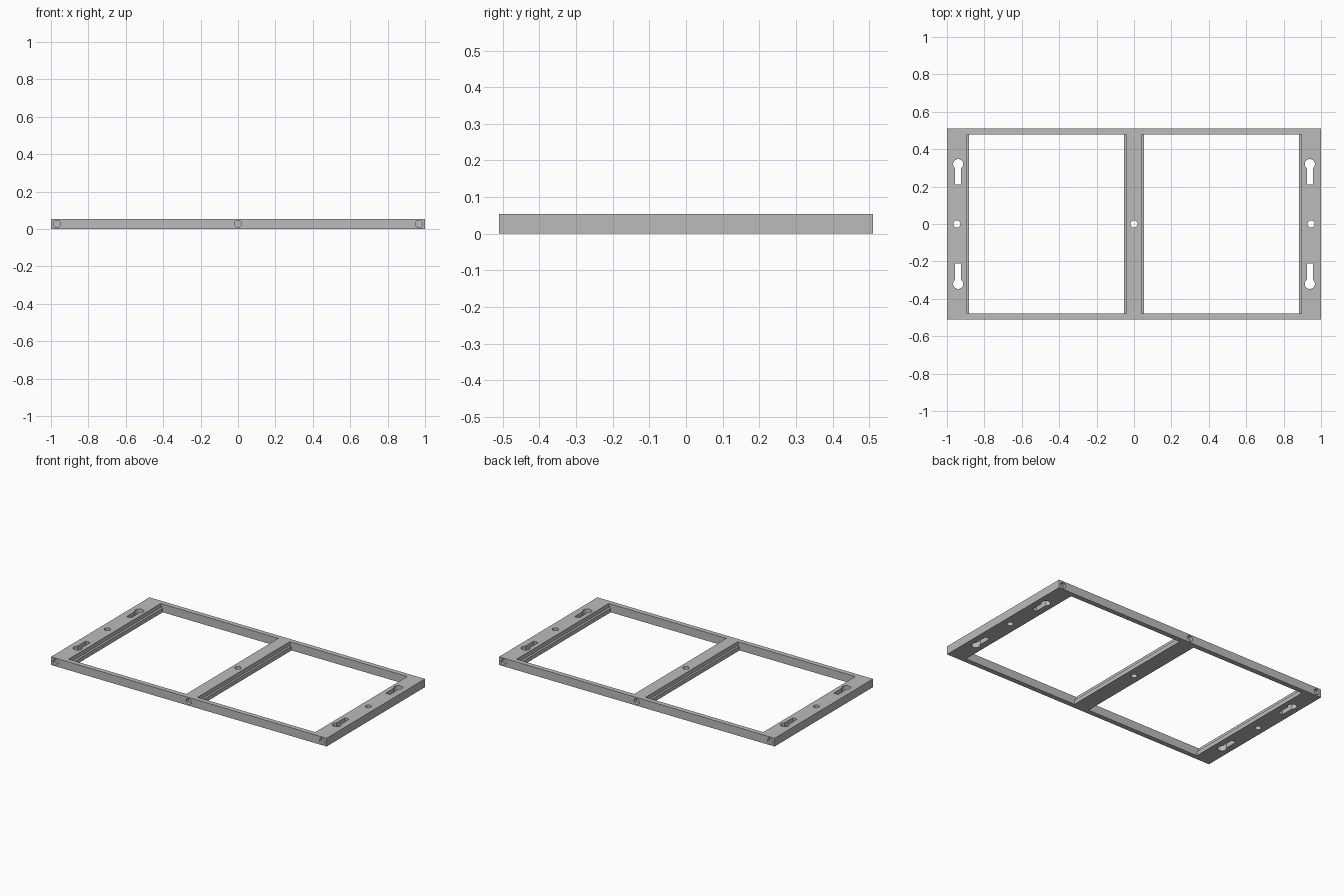
import bpy
import math

cube = bpy.data.objects.get("Cube")
if cube:
    bpy.data.objects.remove(cube, do_unlink=True)

W, D, H = 2.0, 1.02, 0.054      # overall size
MID = H / 2

grey = bpy.data.materials.new("plain_grey")
grey.use_nodes = True
colour = (0.5, 0.5, 0.5, 1)
grey.diffuse_color = colour
grey.node_tree.nodes["Principled BSDF"].inputs["Base Color"].default_value = colour


def box(name, x0, x1, y0, y1, z0, z1):
    bpy.ops.mesh.primitive_cube_add(size=1)
    ob = bpy.context.object
    ob.name = name
    ob.location = ((x0 + x1) / 2, (y0 + y1) / 2, (z0 + z1) / 2)
    ob.scale = (x1 - x0, y1 - y0, z1 - z0)
    bpy.ops.object.transform_apply(location=True, rotation=True, scale=True)
    return ob


def rod(name, location, radius, depth, tilt=0):
    bpy.ops.mesh.primitive_cylinder_add(vertices=32, radius=radius, depth=depth,
                                        location=location, rotation=(tilt, 0, 0))
    ob = bpy.context.object
    ob.name = name
    return ob


def cut(target, cutter):
    mod = target.modifiers.new("cut", 'BOOLEAN')
    mod.operation = 'DIFFERENCE'
    mod.solver = 'EXACT'
    mod.object = cutter
    cutter.hide_render = True
    bpy.context.view_layer.objects.active = target
    bpy.ops.object.modifier_apply(modifier=mod.name)
    bpy.data.objects.remove(cutter, do_unlink=True)


# Solid slab that becomes the frame
frame = box("mounting_frame", -W / 2, W / 2, -D / 2, D / 2, 0, H)
frame.data.materials.append(grey)

for side in (-1, 1):
    # Window with a stepped ledge along its two short edges
    a, b = sorted((side * 0.041, side * 0.895))
    cut(frame, box("recess_cutter", a, b, -0.478, 0.478, MID, H + 0.1))
    a, b = sorted((side * 0.054, side * 0.881))
    cut(frame, box("window_cutter", a, b, -0.478, 0.478, -0.1, H + 0.1))

    # Keyhole hanging slots, narrow end toward the middle
    x = side * 0.94
    for end in (-1, 1):
        a, b = sorted((end * 0.212, end * 0.32))
        cut(frame, box("slot_cutter", x - 0.016, x + 0.016, a, b, -0.1, H + 0.1))
        cut(frame, rod("keyhole_cutter", (x, end * 0.32, MID), 0.027, 0.3))

# Screw holes through the three cross bars
for x in (-0.947, 0, 0.947):
    cut(frame, rod("screw_hole_cutter", (x, 0, MID), 0.019, 0.3))

# Blind round sockets in the front and back edges
for x in (-0.968, 0, 0.968):
    for end in (-1, 1):
        cut(frame, rod("socket_cutter", (x, end * D / 2, MID), 0.019, 0.04, math.pi / 2))

bpy.ops.object.select_all(action='DESELECT')
frame.select_set(True)
bpy.context.view_layer.objects.active = frame
bpy.ops.object.shade_smooth_by_angle(angle=math.radians(30))
